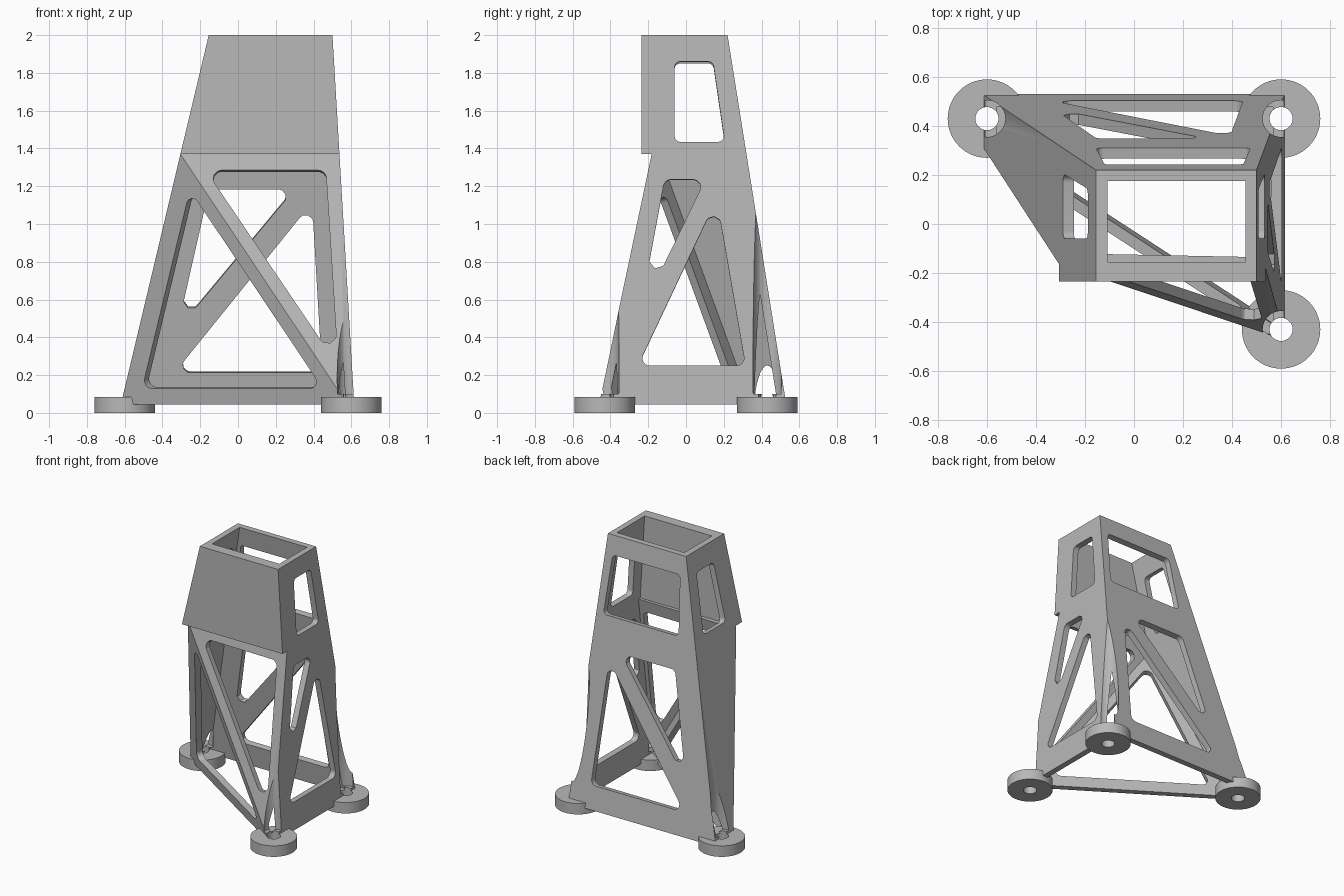
import bpy, bmesh, math
from mathutils import Vector

cube = bpy.data.objects.get("Cube")
if cube:
    bpy.data.objects.remove(cube, do_unlink=True)

steel = bpy.data.materials.new("plain_grey")
steel.use_nodes = True
GREY = (0.48, 0.48, 0.48, 1)
steel.diffuse_color = GREY
steel.node_tree.nodes["Principled BSDF"].inputs["Base Color"].default_value = GREY

WALL = 0.045


def finish(bm, name):
    bmesh.ops.recalc_face_normals(bm, faces=bm.faces[:])
    mesh = bpy.data.meshes.new(name)
    bm.to_mesh(mesh)
    bm.free()
    mesh.materials.append(steel)
    obj = bpy.data.objects.new(name, mesh)
    bpy.context.scene.collection.objects.link(obj)
    return obj


def plane(point, normal):
    return Vector(point), Vector(normal).normalized()


def inward(p, depth=WALL):
    return p[0] - p[1] * depth, p[1]


def solid(name, planes, low, high):
    """Convex block bounded by outward-facing planes and two heights."""
    bm = bmesh.new()
    bmesh.ops.create_cube(bm, size=6)
    ends = [plane((0, 0, low), (0, 0, -1)), plane((0, 0, high), (0, 0, 1))]
    for co, no in planes + ends:
        geom = bm.verts[:] + bm.edges[:] + bm.faces[:]
        cut = bmesh.ops.bisect_plane(bm, geom=geom, plane_co=co, plane_no=no,
                                     clear_outer=True)["geom_cut"]
        edges = [e for e in cut if isinstance(e, bmesh.types.BMEdge)]
        bmesh.ops.contextual_create(bm, geom=edges)
    return finish(bm, name)


def cylinder(name, center, radius, low, high, axis="z", segments=48):
    bm = bmesh.new()
    bmesh.ops.create_cone(bm, cap_ends=True, segments=segments, radius1=radius,
                          radius2=radius, depth=high - low)
    for v in bm.verts:
        x, y, z = v.co
        h = z + (low + high) / 2
        v.co = (center[0] + x, center[1] + y, h) if axis == "z" else (center[0] + x, h, center[1] + y)
    return finish(bm, name)


def combine(target, tool, operation):
    mod = target.modifiers.new(tool.name, "BOOLEAN")
    mod.operation, mod.solver, mod.object = operation, "EXACT", tool
    bpy.context.view_layer.objects.active = target
    bpy.ops.object.modifier_apply(modifier=mod.name)
    bpy.data.objects.remove(tool, do_unlink=True)


def rounded(points, radius, steps=6):
    """Replace each polygon corner with an arc."""
    out = []
    for i, p in enumerate(points):
        u = (points[i - 1] - p).normalized()
        v = (points[(i + 1) % len(points)] - p).normalized()
        half = u.angle(v) / 2
        center = p + (u + v).normalized() * radius / math.sin(half)
        reach = radius / math.tan(half)
        a, b = p + u * reach - center, p + v * reach - center
        for k in range(steps + 1):
            out.append(center + a.lerp(b, k / steps).normalized() * radius)
    return out


def cut_hole(target, surface, axis, outline, radius=0.04):
    """Cut an outline, seen along x or y, squarely through one wall."""
    co, no = surface
    along = Vector((1, 0, 0)) if axis == "x" else Vector((0, 1, 0))
    points = []
    for a, z in outline:
        p = Vector((0, a, z)) if axis == "x" else Vector((a, 0, z))
        points.append(p + along * ((co - p).dot(no) / along.dot(no)))
    bm = bmesh.new()
    rim = rounded(points, radius)
    face = bm.faces.new([bm.verts.new(p + no * 0.03) for p in rim])
    grown = bmesh.ops.extrude_face_region(bm, geom=[face])["geom"]
    verts = [g for g in grown if isinstance(g, bmesh.types.BMVert)]
    bmesh.ops.translate(bm, verts=verts, vec=no * -0.1)
    if not any(f == face for f in bm.faces):
        bmesh.ops.holes_fill(bm, edges=bm.edges[:])
    elif any(len(e.link_faces) < 2 for e in bm.edges):
        bmesh.ops.holes_fill(bm, edges=[e for e in bm.edges if len(e.link_faces) < 2])
    combine(target, finish(bm, "hole_cutter"), "DIFFERENCE")


# Wall planes
back = plane((0, 0.22, 2), (0, 1, 0.159))
left = plane((0.5, 0, 2), (1, 0, 0.059))
right = plane((-0.155, 0, 2), (-1, 0, 0.238))
plate = plane((0, -0.235, 0), (0, -1, 0))
corner = Vector((-0.305, -0.165, 1.37))
front_upper = plane(corner, (-0.02, -1, 0.21))
fold_end = Vector((0.53, -0.444, 0.12))
side_end = Vector((-0.61, 0.31, 0.06))
front_lower = plane(corner, (side_end - corner).cross(fold_end - corner))
shared = [back, left, right]

# Outer shell, then hollow it
tower = solid("tower_frame", shared + [front_upper, front_lower], 0.045, 1.6)
combine(tower, solid("head", shared + [plate], 1.37, 2), "UNION")
bm = bmesh.new()
bm.from_mesh(tower.data)
bmesh.ops.dissolve_limit(bm, angle_limit=0.01, verts=bm.verts[:], edges=bm.edges[:])
bm.to_mesh(tower.data)
bm.free()
inner = [inward(p) for p in shared]
legs_inner = inner + [inward(front_upper), inward(front_lower)]
combine(tower, solid("leg_void", legs_inner, -1, 1.7), "DIFFERENCE")
combine(tower, solid("head_void", inner + [inward(plate, 0.08)], 1.37, 2.9), "DIFFERENCE")

# Windows in the head
side_window = [(-0.06, 1.435), (0.205, 1.435), (0.143, 1.86), (-0.06, 1.86)]
for wall in (left, right):
    cut_hole(tower, wall, "x", side_window, 0.03)
cut_hole(tower, back, "y", [(-0.155, 1.43), (0.475, 1.43), (0.445, 1.86), (-0.12, 1.86)], 0.03)

# Triangular truss openings
cut_hole(tower, front_upper, "y", [(-0.17, 1.285), (0.465, 1.285), (0.53, 0.25)], 0.045)
cut_hole(tower, front_lower, "y", [(-0.255, 1.18), (-0.507, 0.13), (0.447, 0.13)])
cut_hole(tower, back, "y", [(-0.153, 1.19), (0.298, 1.19), (-0.322, 0.445)])
cut_hole(tower, back, "y", [(0.392, 1.12), (0.445, 0.22), (-0.335, 0.22)])
cut_hole(tower, left, "x", [(-0.113, 1.235), (0.102, 1.235), (-0.246, 0.52)])
cut_hole(tower, left, "x", [(0.162, 1.131), (-0.254, 0.25), (0.315, 0.25)])

# Bolt holes in the front plate
for x in (0, 0.343):
    for z in (1.523, 1.867):
        combine(tower, cylinder("bolt_cutter", (x, z), 0.047, -0.3, -0.1, "y"), "DIFFERENCE")

# Feet, with tool clearance above each bolt hole
feet = {"back_right_foot": (-0.6, 0.43), "back_left_foot": (0.6, 0.43),
        "front_left_foot": (0.6, -0.43)}
parts = [tower]
for name, spot in feet.items():
    combine(tower, cylinder("clearance", spot, 0.075, 0.1, 1.6), "DIFFERENCE")
    combine(tower, cylinder("bolt_bore", spot, 0.047, -0.2, 0.3), "DIFFERENCE")
    foot = cylinder(name, spot, 0.16, 0, 0.083, segments=64)
    combine(foot, cylinder("foot_bore", spot, 0.047, -0.2, 0.3), "DIFFERENCE")
    parts.append(foot)

# Smooth the rounded edges only
bpy.ops.object.select_all(action="DESELECT")
for obj in parts:
    obj.select_set(True)
bpy.context.view_layer.objects.active = tower
bpy.ops.object.shade_smooth_by_angle(angle=math.radians(30))
